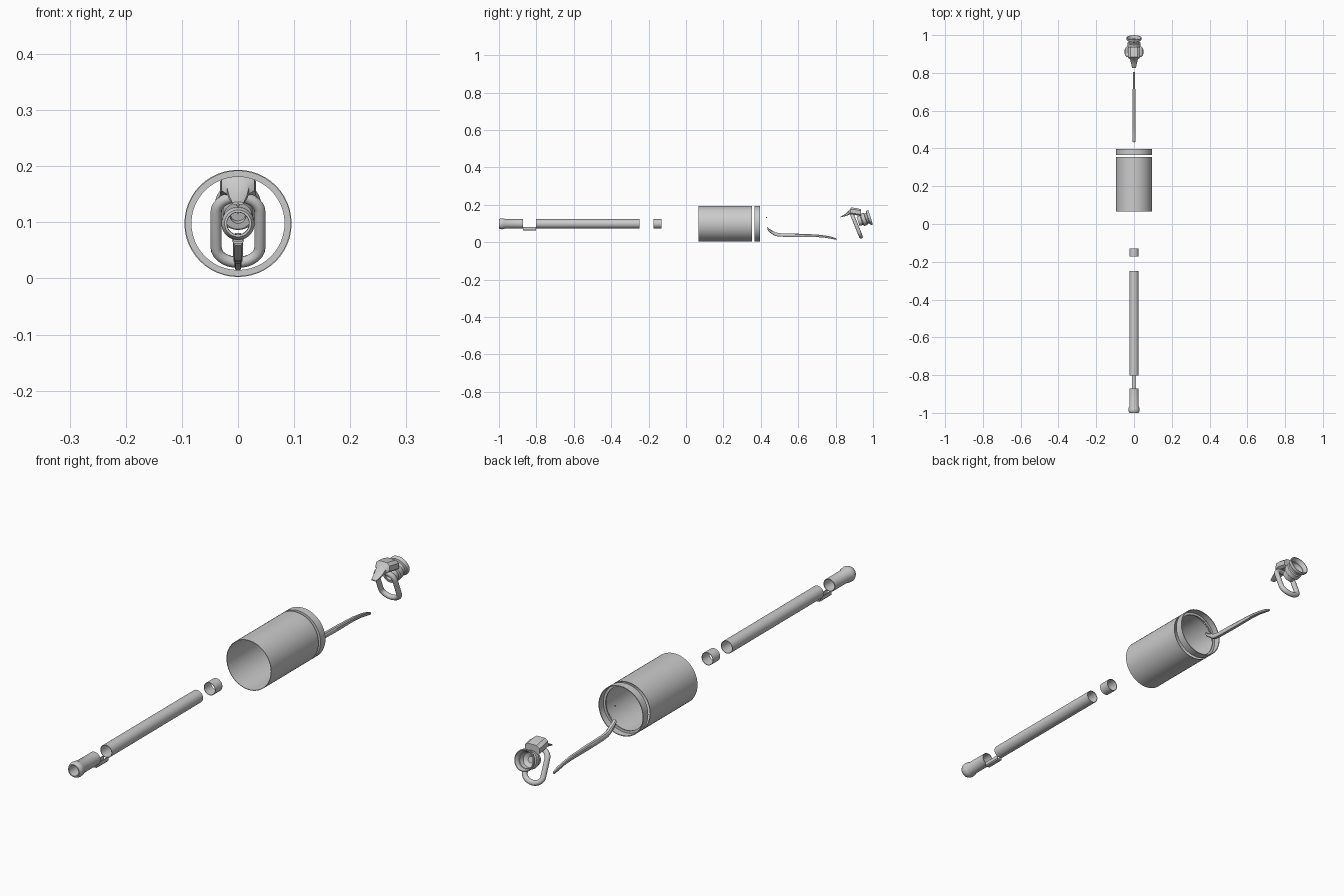
import bpy, bmesh, math
from mathutils import Vector, Matrix

if "Cube" in bpy.data.objects:
    bpy.data.objects.remove(bpy.data.objects["Cube"])

AXIS_Z = 0.098


def finish(name, bm, angle=35):
    bmesh.ops.recalc_face_normals(bm, faces=bm.faces)
    me = bpy.data.meshes.new(name)
    bm.to_mesh(me)
    bm.free()
    ob = bpy.data.objects.new(name, me)
    bpy.context.collection.objects.link(ob)
    bpy.context.view_layer.objects.active = ob
    for o in bpy.context.selected_objects:
        o.select_set(False)
    ob.select_set(True)
    bpy.ops.object.shade_smooth_by_angle(angle=math.radians(angle))
    return ob


def skin(name, rings, closed=False):
    """Join equal point rings with quads; cap the ends or close the loop."""
    bm = bmesh.new()
    vs = [[bm.verts.new(p) for p in r] for r in rings]
    n = len(vs[0])
    for i in range(len(vs) - (0 if closed else 1)):
        a, b = vs[i], vs[(i + 1) % len(vs)]
        for j in range(n):
            k = (j + 1) % n
            bm.faces.new((a[j], a[k], b[k], b[j]))
    if not closed:
        bm.faces.new(vs[0])
        bm.faces.new(vs[-1])
    return finish(name, bm)


def lathe(name, profile, center=(0, 0, AXIS_Z), tilt=0, n=48):
    """Revolve a closed (y, radius) profile around the y axis."""
    m = Matrix.Translation(center) @ Matrix.Rotation(math.radians(tilt), 4, 'X')
    rings = []
    for y, r in profile:
        rings.append([m @ Vector((r * math.cos(2 * math.pi * i / n), y,
                                  r * math.sin(2 * math.pi * i / n)))
                      for i in range(n)])
    return skin(name, rings, True)


def pipe(name, y0, y1, r, wall):
    return lathe(name, [(y0, r), (y1, r), (y1, r - wall), (y0, r - wall)])


def section(y, z, w, h, shear=0):
    """Chamfered rectangle facing y."""
    pts = [(-.6, 1), (.6, 1), (1, .5), (1, -.6), (.7, -1), (-.7, -1), (-1, -.6), (-1, .5)]
    return [(w * a, y + shear * b, z + h * b) for a, b in pts]


# mouth end with a rounded bead
lathe("mouth_tip", [(-1, .020), (-1, .024), (-.993, .028), (-.985, .0295), (-.974, .0285),
                    (-.967, .025), (-.872, .0245), (-.872, .0215), (-.985, .0195)])

# curved tab linking the mouth end to the long tube
bow = [(-.0105, .080), (-.0105, .066), (-.007, .062), (.007, .062), (.0105, .066),
       (.0105, .080), (.008, .080), (.008, .067), (-.008, .067), (-.008, .080)]
skin("link_tab", [[(x, y, z) for x, z in bow] for y in (-.872, -.803)])

# tubes and collar
pipe("long_tube", -.803, -.248, .0245, .002)
pipe("small_collar", -.173, -.130, .0245, .002)

# large drum and its separate lipped end ring
pipe("drum", .066, .354, .0955, .002)
lathe("drum_end_ring", [(.366, .0955), (.396, .0955), (.396, .0925), (.371, .0925),
                        (.371, .083), (.366, .083)])

# tiny loose pin
bm = bmesh.new()
bmesh.ops.create_uvsphere(bm, u_segments=8, v_segments=6, radius=.003,
                          matrix=Matrix.Translation((0, .43, .131)))
finish("loose_pin", bm)

# curved lever: y, z, half width, half height, slant
lever = [(.436, .070, .008, .011, -.003), (.448, .060, .009, .012, -.005),
         (.463, .051, .009, .013, -.005), (.480, .042, .008, .010, -.002),
         (.510, .038, .008, .009, 0), (.60, .036, .008, .009, 0),
         (.70, .034, .007, .007, 0), (.74, .030, .006, .006, 0),
         (.775, .024, .006, .006, 0), (.805, .016, .004, .004, 0)]
skin("lever", [section(*s) for s in lever])

# hanging oval loop, tilted
path = []
for cz, a0 in ((.034, 0), (-.034, 180)):
    for i in range(15):
        a = math.radians(a0 + 180 * i / 14)
        path.append((.039 * math.cos(a), cz + .029 * math.sin(a)))
rings = []
tilt = Matrix.Translation((0, .912, .087)) @ Matrix.Rotation(math.radians(22), 4, 'X')
for i, (x, z) in enumerate(path):
    px, pz = path[i - 1]
    qx, qz = path[(i + 1) % len(path)]
    d = Vector((qz - pz, 0, px - qx)).normalized()
    rings.append([tilt @ (Vector((x, 0, z)) + .010 * (math.cos(t) * d + math.sin(t) * Vector((0, 1, 0))))
                  for t in [2 * math.pi * k / 12 for k in range(12)]])
skin("hanging_loop", rings, True)

# angular hood with a pointed front tongue
hood = [(.826, .134, .010, .002, 0), (.852, .145, .016, .006, 0),
        (.872, .158, .020, .012, 0), (.880, .167, .029, .018, .003),
        (.905, .164, .032, .019, 0), (.936, .158, .031, .018, 0)]
skin("hood", [section(*s) for s in hood])

# flared dish cap on a waisted neck, tilted upward
lathe("dish_cap", [(-.070, .014), (-.070, .025), (-.050, .027), (-.046, .034), (-.028, .034),
                   (-.025, .029), (-.016, .029), (-.012, .038), (-.004, .041), (.001, .040),
                   (.001, .037), (-.010, .032), (-.035, .026), (-.045, .012), (-.045, .0005),
                   (-.055, .0005), (-.055, .014)],
      center=(0, .986, .133), tilt=18)
